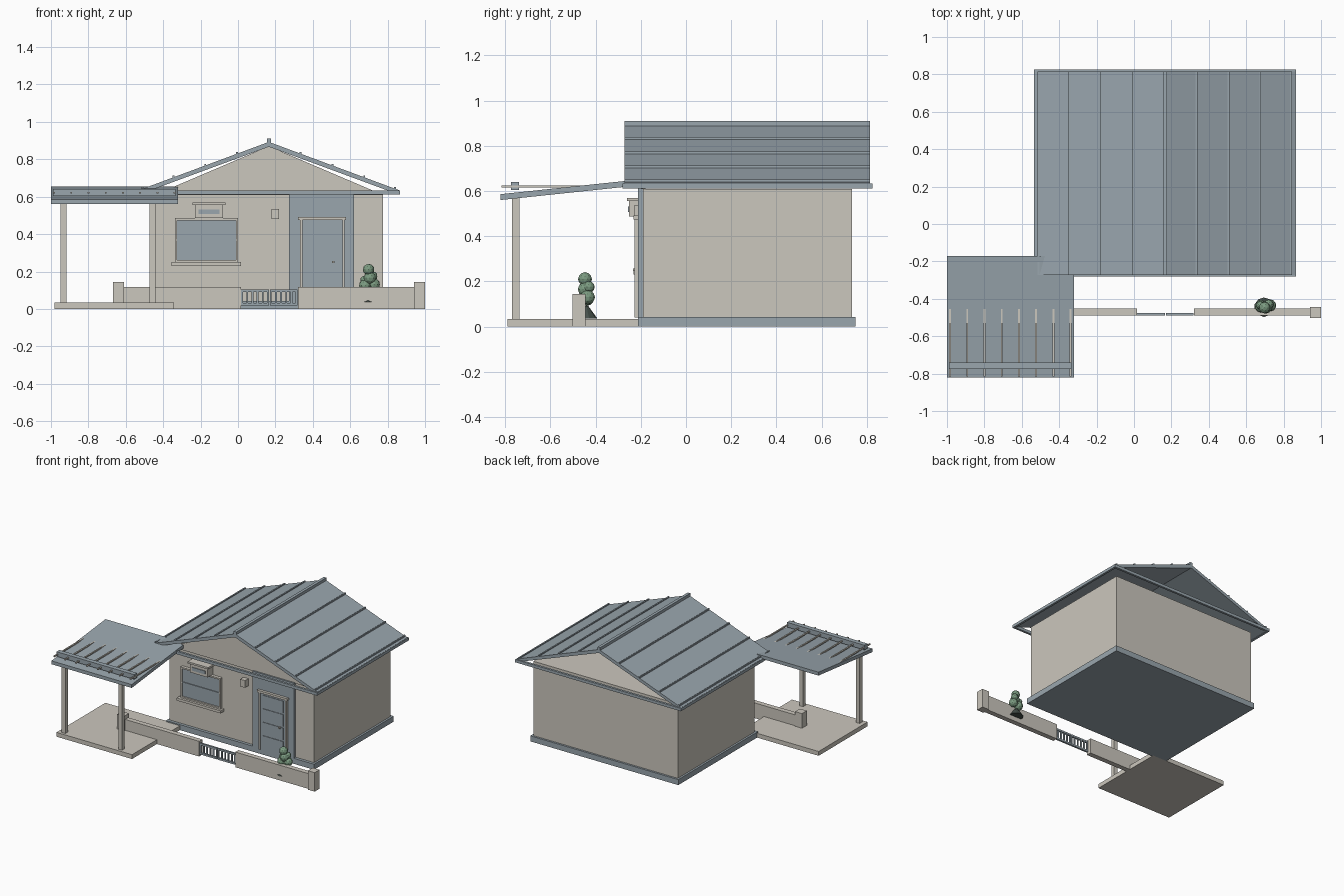
import bpy, bmesh, math
from mathutils import Vector

if "Cube" in bpy.data.objects:
    bpy.data.objects.remove(bpy.data.objects["Cube"])


def material(name, rgb):
    m = bpy.data.materials.new(name)
    m.diffuse_color = (*rgb, 1)
    m.use_nodes = True
    m.node_tree.nodes["Principled BSDF"].inputs["Base Color"].default_value = m.diffuse_color
    return m


BEIGE = material("warm plaster", (0.60, 0.57, 0.51))
BLUE = material("slate blue", (0.32, 0.38, 0.42))
GREEN = material("leaf green", (0.20, 0.33, 0.22))
DARK = material("dark trunk", (0.06, 0.08, 0.07))


def finish(name, bm, mat):
    bmesh.ops.recalc_face_normals(bm, faces=bm.faces)
    me = bpy.data.meshes.new(name)
    bm.to_mesh(me)
    bm.free()
    me.materials.append(mat)
    ob = bpy.data.objects.new(name, me)
    bpy.context.collection.objects.link(ob)
    return ob


def box(name, x, y, z, mat):
    """Box from (min, max) ranges on each axis."""
    bm = bmesh.new()
    bmesh.ops.create_cube(bm, size=1)
    for v in bm.verts:
        v.co = Vector([r[0] + (c + 0.5) * (r[1] - r[0]) for c, r in zip(v.co, (x, y, z))])
    return finish(name, bm, mat)


def extrude(name, pts, axis, a, b, mat):
    """Extrude a 2D profile along x (profile y,z) or along y (profile x,z)."""
    bm = bmesh.new()
    place = (lambda p, t: (t, p[0], p[1])) if axis == "x" else (lambda p, t: (p[0], t, p[1]))
    f = bm.faces.new([bm.verts.new(place(p, a)) for p in pts])
    r = bmesh.ops.extrude_face_region(bm, geom=[f])
    d = Vector(place((0, 0), b - a))
    bmesh.ops.translate(bm, vec=d, verts=[v for v in r["geom"] if isinstance(v, bmesh.types.BMVert)])
    return finish(name, bm, mat)


# House body: plinth, walls, front gable (the back gable is open)
CX = 0.165
box("plinth", (-0.46, 0.79), (-0.212, 0.75), (0, 0.042), BLUE)
box("walls", (-0.445, 0.775), (-0.19, 0.735), (0.042, 0.61), BEIGE)
extrude("front_gable", [(CX - 0.61, 0.61), (CX + 0.61, 0.61), (CX, 0.87)], "y", -0.2, -0.18, BEIGE)

# Main roof slopes with standing seams
RIDGE, EAVE, HALF = 0.893, 0.635, 0.695
slope = (RIDGE - EAVE) / HALF
for s, side in ((-1, "left"), (1, "right")):
    extrude(f"roof_{side}", [(CX, RIDGE), (CX + s * HALF, EAVE), (CX + s * HALF, EAVE - 0.024),
                             (CX, RIDGE - 0.026)], "y", -0.272, 0.815, BLUE)
    for i, d in enumerate((0.17, 0.34, 0.51, 0.675)):
        x, z = CX + s * d, RIDGE - slope * d
        box(f"roof_seam_{side}_{i}", (x - 0.005, x + 0.005), (-0.272, 0.815), (z - 0.005, z + 0.009), BLUE)
    xs = sorted((CX + s * (HALF - 0.012), CX + s * (HALF + 0.005)))
    box(f"eave_fascia_{side}", xs, (-0.282, 0.825), (0.612, 0.634), BLUE)
box("ridge_cap", (CX - 0.011, CX + 0.011), (-0.272, 0.815), (0.88, 0.91), BLUE)
box("front_tie_fascia", (CX - 0.7, CX + 0.7), (-0.282, -0.265), (0.612, 0.634), BLUE)
box("back_tie_fascia", (CX - 0.7, CX + 0.7), (0.808, 0.825), (0.612, 0.634), BLUE)

# Entrance: blue panel, framed door, handle
box("entrance_panel", (0.272, 0.62), (-0.212, -0.185), (0.04, 0.615), BLUE)
box("door", (0.343, 0.558), (-0.218, -0.205), (0.04, 0.475), BLUE)
for i in range(4):
    z = 0.06 + i * 0.103
    box(f"door_panel_{i}", (0.365, 0.535), (-0.222, -0.215), (z, z + 0.09), BLUE)
for i, x in enumerate((0.332, 0.558)):
    box(f"door_jamb_{i}", (x, x + 0.012), (-0.228, -0.205), (0.04, 0.475), BEIGE)
box("door_lintel", (0.322, 0.578), (-0.232, -0.205), (0.475, 0.492), BEIGE)
box("door_handle", (0.502, 0.516), (-0.234, -0.218), (0.245, 0.257), BEIGE)

# Window with frame, sill and centre rail
box("window_glass", (-0.325, -0.012), (-0.204, -0.188), (0.262, 0.475), BLUE)
for i, x in enumerate((-0.337, -0.012)):
    box(f"window_jamb_{i}", (x, x + 0.012), (-0.214, -0.188), (0.25, 0.485), BEIGE)
for i, z in enumerate((0.25, 0.474)):
    box(f"window_rail_{i}", (-0.337, 0), (-0.214, -0.188), (z, z + 0.011), BEIGE)
box("window_centre_rail", (-0.325, -0.012), (-0.21, -0.188), (0.365, 0.372), BLUE)
box("window_sill", (-0.355, 0.015), (-0.232, -0.188), (0.23, 0.25), BEIGE)

# Vent box above the window, wall lamp
box("vent_box", (-0.23, -0.08), (-0.252, -0.188), (0.487, 0.557), BEIGE)
box("vent_cap", (-0.243, -0.068), (-0.262, -0.188), (0.555, 0.569), BEIGE)
box("vent_grille", (-0.21, -0.1), (-0.257, -0.25), (0.507, 0.532), BLUE)
box("wall_lamp", (0.18, 0.22), (-0.23, -0.188), (0.48, 0.535), BEIGE)

# Carport: slab, two posts, sloped roof, pergola battens and beam
box("carport_slab", (-0.98, -0.342), (-0.79, -0.2), (0, 0.033), BEIGE)
for i, x in enumerate((-0.95, -0.472)):
    box(f"carport_post_{i}", (x, x + 0.032), (-0.77, -0.738), (0.033, 0.58), BEIGE)
extrude("carport_roof", [(-0.822, 0.56), (-0.822, 0.586), (-0.17, 0.655), (-0.17, 0.629)],
        "x", -1.0, -0.322, BLUE)
for i in range(8):
    x = -0.984 + i * 0.0922
    box(f"carport_batten_{i}", (x - 0.005, x + 0.005), (-0.816, -0.42), (0.616, 0.625), BEIGE)
box("carport_beam", (-0.99, -0.335), (-0.775, -0.74), (0.604, 0.64), BLUE)

# Front fence walls and end pillars
for side, x, px in (("left", (-0.63, 0.015), (-0.668, -0.61)), ("right", (0.32, 0.96), (0.942, 1.0))):
    box(f"fence_wall_{side}", x, (-0.49, -0.452), (0, 0.116), BEIGE)
    box(f"fence_pillar_{side}", px, (-0.503, -0.445), (0, 0.145), BEIGE)

# Two-leaf gate with rails and bars
for leaf, x0 in enumerate((0.017, 0.17)):
    x1 = x0 + 0.148
    for r, z in enumerate((0.018, 0.09)):
        box(f"gate_{leaf}_rail_{r}", (x0, x1), (-0.49, -0.476), (z, z + 0.014), BLUE)
    for i in range(6):
        x = x0 + i * 0.0276
        box(f"gate_{leaf}_bar_{i}", (x, x + 0.01), (-0.487, -0.478), (0.018, 0.104), BLUE)

# Shrub: flared trunk and low-poly leaf clumps
bm = bmesh.new()
bmesh.ops.create_cone(bm, cap_ends=True, segments=10, radius1=0.052, radius2=0.012, depth=0.055)
bmesh.ops.translate(bm, vec=(0.695, -0.445, 0.064), verts=bm.verts)
finish("shrub_base", bm, DARK)
clumps = [(0.68, -0.44, 0.125, 0.034), (0.728, -0.435, 0.13, 0.032), (0.705, -0.445, 0.165, 0.034),
          (0.675, -0.435, 0.155, 0.022), (0.72, -0.43, 0.175, 0.026), (0.698, -0.447, 0.21, 0.031)]
for i, (x, y, z, r) in enumerate(clumps):
    bm = bmesh.new()
    bmesh.ops.create_icosphere(bm, subdivisions=2, radius=r)
    bmesh.ops.translate(bm, vec=(x, y, z), verts=bm.verts)
    finish(f"shrub_clump_{i}", bm, GREEN)
